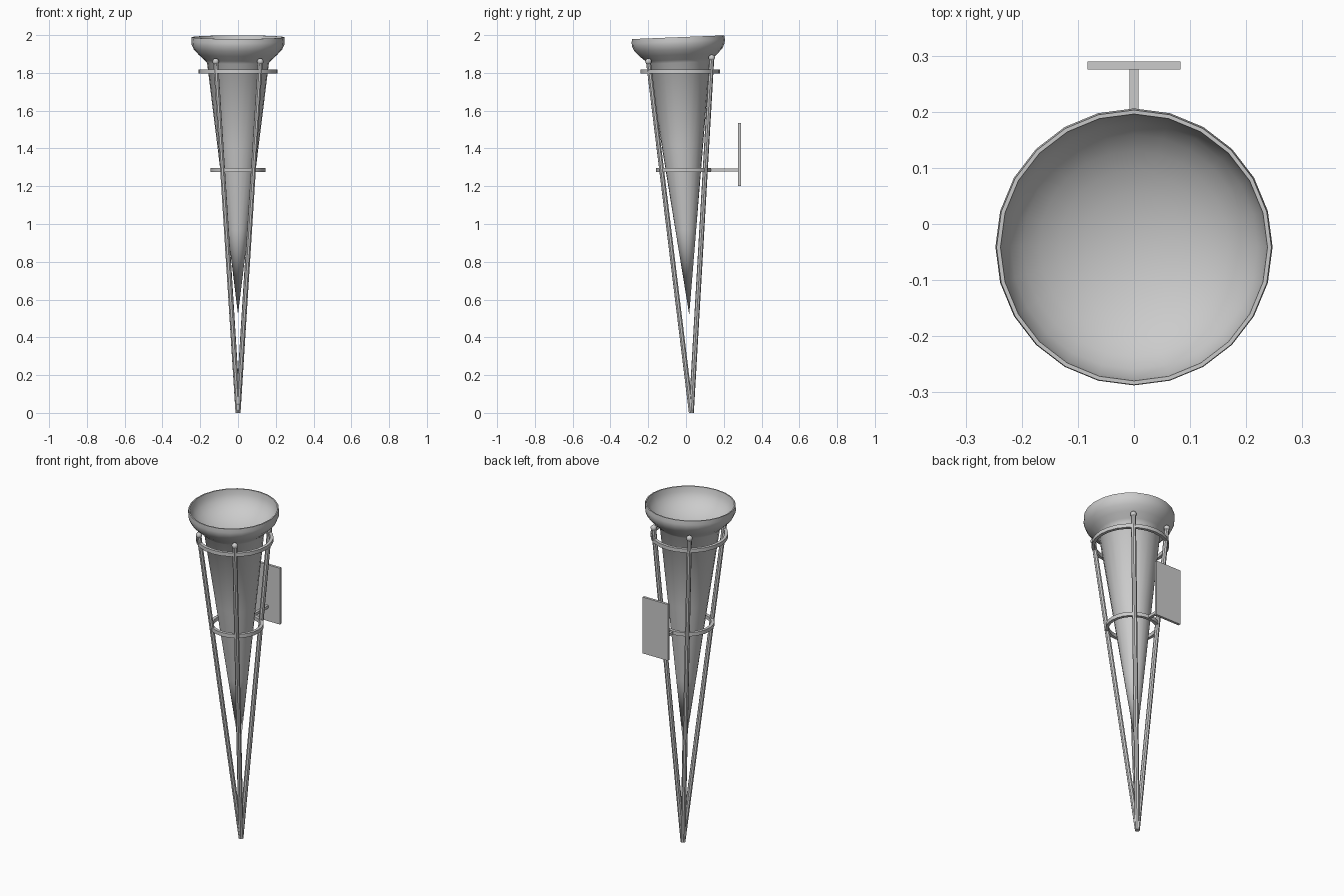
import bpy, bmesh, math
from mathutils import Vector

if "Cube" in bpy.data.objects:
    bpy.data.objects.remove(bpy.data.objects["Cube"])


def new_object(name, bm, smooth=True):
    bmesh.ops.remove_doubles(bm, verts=bm.verts, dist=1e-5)
    bmesh.ops.recalc_face_normals(bm, faces=bm.faces)
    mesh = bpy.data.meshes.new(name)
    bm.to_mesh(mesh)
    bm.free()
    ob = bpy.data.objects.new(name, mesh)
    bpy.context.collection.objects.link(ob)
    if smooth:
        bpy.ops.object.select_all(action='DESELECT')
        ob.select_set(True)
        bpy.context.view_layer.objects.active = ob
        bpy.ops.object.shade_smooth_by_angle(angle=math.radians(40))
    return ob


def lathe(name, profile, segs, closed=False):
    """Spin an (r, z) profile around z."""
    bm = bmesh.new()
    vs = [bm.verts.new((r, 0, z)) for r, z in profile]
    pairs = list(zip(vs, vs[1:])) + ([(vs[-1], vs[0])] if closed else [])
    edges = [bm.edges.new(p) for p in pairs]
    bmesh.ops.spin(bm, geom=vs + edges, cent=(0, 0, 0), axis=(0, 0, 1),
                   angle=2 * math.pi, steps=segs, use_duplicate=False)
    return new_object(name, bm)


def box(name, lo, hi):
    bm = bmesh.new()
    bmesh.ops.create_cube(bm, size=1)
    for v in bm.verts:
        v.co = [(a + b) / 2 + c * (b - a) for a, b, c in zip(lo, hi, v.co)]
    return new_object(name, bm, False)


# Tilted torch cone with flared rim and an inner bowl
rim_h, bowl_r, bowl_d = 1.47, 0.238, 0.15
profile = [(0, 0), (0.055, 0.45), (0.11, 0.9), (0.164, 1.335), (0.178, 1.35),
           (0.208, 1.377), (0.234, 1.405), (0.245, 1.43), (0.247, 1.447),
           (0.245, rim_h)]
for i in range(9):
    a = math.pi / 2 * i / 8
    profile.append((bowl_r * math.cos(a), rim_h - bowl_d * math.sin(a)))
torch = lathe("torch_cone", profile, 24)
torch.location = (0, 0.017, 0.52)
torch.rotation_euler = (0.04, 0, 0)

# Horizontal support rings
for name, r, y, z in (("upper_ring", 0.21, -0.031, 1.807),
                      ("lower_ring", 0.146, -0.013, 1.286)):
    t, h = 0.018, 0.011
    ring = lathe(name, [(r - t, -h), (r, -h), (r, h), (r - t, h)], 24, True)
    ring.location = (0, y, z)

# Four rods meeting at the foot, each with a ball finial
foot = Vector((0, 0.028, 0))
for sx, side in ((-1, "left"), (1, "right")):
    for y, z, end in ((-0.199, 1.86, "front"), (0.136, 1.88, "back")):
        top = Vector((sx * 0.118, y, z))
        d = top - foot
        bm = bmesh.new()
        bmesh.ops.create_cone(bm, cap_ends=True, segments=8, radius1=0.0135,
                              radius2=0.0135, depth=d.length)
        rot = d.to_track_quat('Z', 'Y')
        for v in bm.verts:
            v.co = rot @ v.co + (foot + top) / 2
            if v.co.z < 0.1:
                v.co.z = 0
        new_object(f"{end}_{side}_rod", bm)
        bm = bmesh.new()
        bmesh.ops.create_uvsphere(bm, u_segments=12, v_segments=8, radius=0.017)
        bmesh.ops.translate(bm, verts=bm.verts, vec=top)
        new_object(f"{end}_{side}_finial", bm)

# Wall bracket arm and mounting plate
box("bracket_arm", (-0.008, 0.12, 1.278), (0.008, 0.28, 1.294))
box("wall_plate", (-0.083, 0.275, 1.2), (0.083, 0.29, 1.535))
